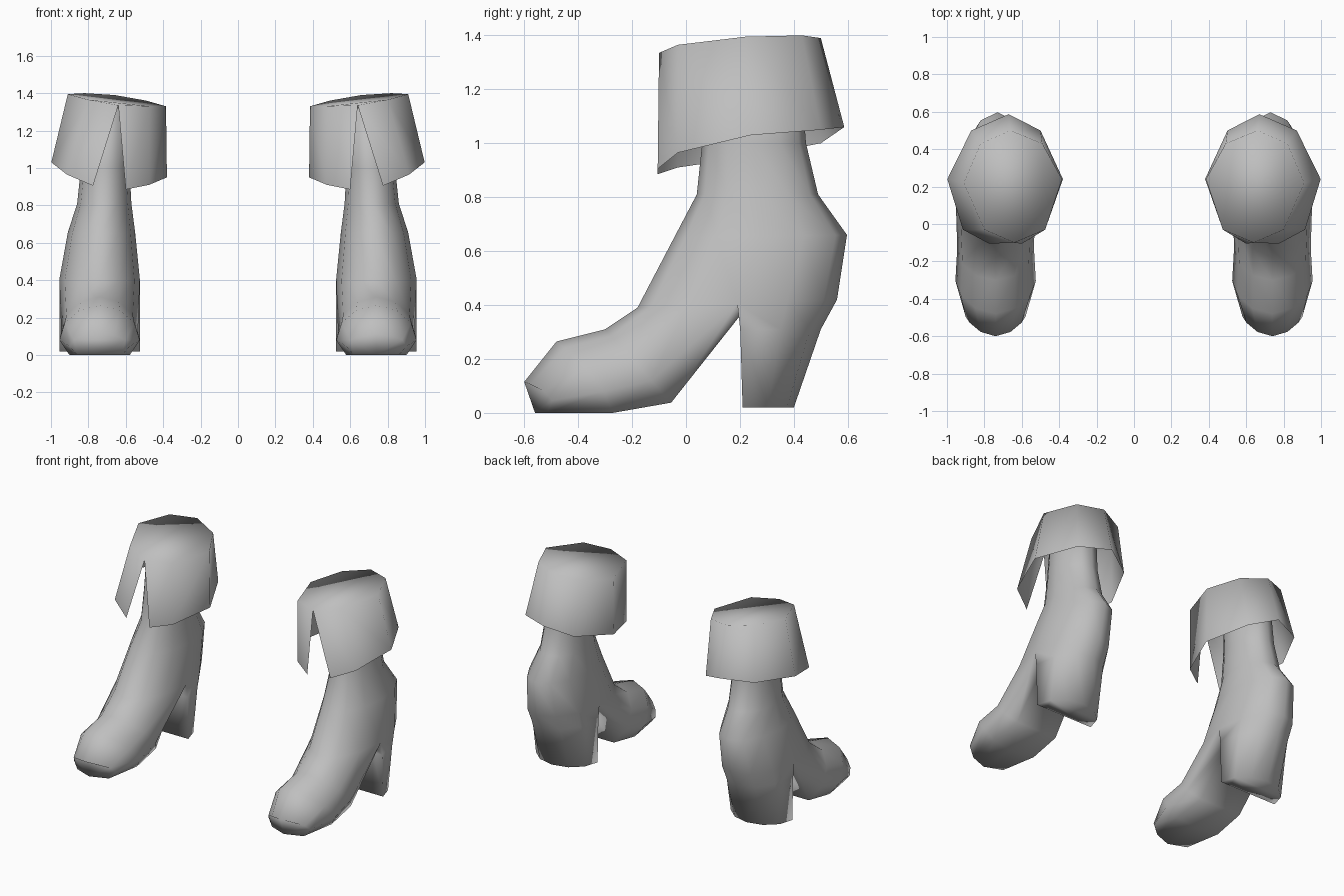
import bpy, bmesh, math

if "Cube" in bpy.data.objects:
    bpy.data.objects.remove(bpy.data.objects["Cube"])

# one plain colour for the whole pair
leather = bpy.data.materials.new("grey_leather")
leather.diffuse_color = (0.52, 0.52, 0.52, 1)
leather.use_nodes = True
leather.node_tree.nodes["Principled BSDF"].inputs["Base Color"].default_value = leather.diffuse_color


def finish(bm, name):
    """Turn a bmesh into a smooth object mirrored to the other foot."""
    bmesh.ops.recalc_face_normals(bm, faces=bm.faces)
    for f in bm.faces:
        f.smooth = True
    me = bpy.data.meshes.new(name)
    bm.to_mesh(me)
    bm.free()
    me.materials.append(leather)
    ob = bpy.data.objects.new(name, me)
    bpy.context.collection.objects.link(ob)
    mod = ob.modifiers.new("other_foot", 'MIRROR')
    mod.use_mirror_merge = False
    return ob


def bridge(bm, a, b):
    n = len(a)
    for i in range(n):
        j = (i + 1) % n
        bm.faces.new((a[i], a[j], b[j], b[i]))


# ---- boot: shaft that splits into a foot and a heel ----
bm = bmesh.new()
N = 12
angles = [2 * math.pi * k / N for k in range(N)]      # 0 = front
half = [math.radians(d) for d in range(-90, 91, 30)]


def shaft_ring(front, back, cx, hw):
    ring = []
    for a in angles:
        t = (1 - math.cos(a)) / 2
        ring.append(bm.verts.new((cx + hw * math.sin(a),
                                  front[0] + (back[0] - front[0]) * t,
                                  front[1] + (back[1] - front[1]) * t)))
    return ring


shaft = [shaft_ring(*r) for r in (
    ((0.08, 1.32), (0.42, 1.32), 0.70, 0.12),
    ((0.06, 1.00), (0.445, 1.00), 0.71, 0.13),
    ((0.04, 0.81), (0.49, 0.81), 0.715, 0.145),
    ((-0.044, 0.65), (0.597, 0.66), 0.73, 0.18),
    ((-0.18, 0.39), (0.56, 0.42), 0.74, 0.215))]
for a, b in zip(shaft, shaft[1:]):
    bridge(bm, a, b)
bm.faces.new(shaft[0])

# strip under the instep shared by foot and heel
split = shaft[-1]
CX = 0.74
instep = [bm.verts.new((CX + x, 0.20, 0.36)) for x in (0.14, 0, -0.14)]


def foot_ring(top, bottom, hw, side, pull):
    """Rounded upper with a flat sole; pull sweeps the sides backwards."""
    ring = []
    for a in half:
        f = side + (1 - side) * math.cos(a)
        ring.append(bm.verts.new((CX + hw * math.sin(a),
                                  bottom[0] + (top[0] - bottom[0]) * f + pull * math.sin(a) ** 2,
                                  bottom[1] + (top[1] - bottom[1]) * f)))
    for x in (0.75, 0, -0.75):
        ring.append(bm.verts.new((CX + hw * x, bottom[0] + pull * x * x, bottom[1])))
    return ring


foot = [[split[k % N] for k in range(-3, 4)] + instep]
foot += [foot_ring(*r) for r in (
    ((-0.30, 0.31), (-0.055, 0.038), 0.205, 0.30, 0.0),
    ((-0.48, 0.265), (-0.30, 0.0), 0.215, 0.30, 0.05),
    ((-0.60, 0.115), (-0.56, 0.0), 0.16, 0.40, 0.08))]
for a, b in zip(foot, foot[1:]):
    bridge(bm, a, b)
bm.faces.new(foot[-1])


def heel_ring(yf, yb, z, hw):
    ring = [bm.verts.new((CX - hw * math.sin(a), yf + (yb - yf) * math.cos(a), z)) for a in half]
    return ring + [bm.verts.new((CX + x, yf, z)) for x in (-0.14, 0, 0.14)]


heel = [[split[k] for k in range(3, 10)] + instep[::-1],
        heel_ring(0.201, 0.50, 0.31, 0.215),
        heel_ring(0.21, 0.40, 0.02, 0.215)]
for a, b in zip(heel, heel[1:]):
    bridge(bm, a, b)
bm.faces.new(heel[-1])
finish(bm, "boot")

# ---- folded cuff: closed tilted top, flared skirt, notch at the front ----
top = [(0.64, -0.10, 1.335), (0.80, -0.03, 1.365), (0.91, 0.22, 1.395),
       (0.82, 0.43, 1.40), (0.66, 0.50, 1.39), (0.49, 0.43, 1.36),
       (0.385, 0.24, 1.33), (0.475, -0.03, 1.33)]
low = [(0.775, -0.105, 0.905), (0.915, -0.03, 0.965), (0.998, 0.24, 1.03),
       (0.87, 0.50, 1.05), (0.67, 0.587, 1.06), (0.50, 0.50, 1.00),
       (0.38, 0.24, 0.95), (0.475, -0.03, 0.91), (0.60, -0.105, 0.885)]
bm = bmesh.new()
tv = [bm.verts.new(p) for p in top]
lv = [bm.verts.new(p) for p in low]
for i in range(8):
    bm.faces.new((tv[i], tv[(i + 1) % 8], lv[i + 1], lv[i]))
bm.faces.new(tv)
finish(bm, "cuff")
